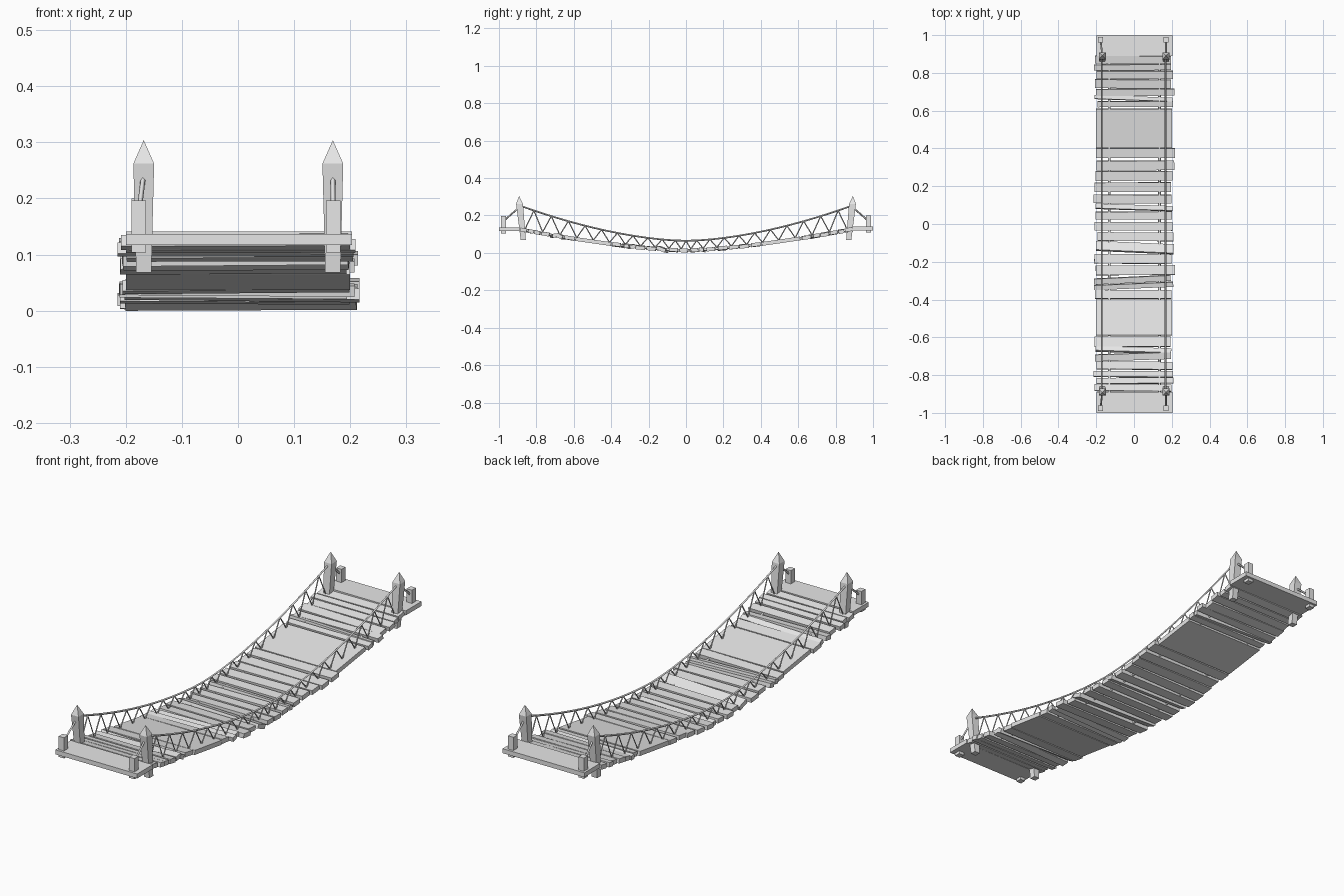
import bpy, bmesh, math, random
from mathutils import Matrix, Vector

random.seed(4)
cube = bpy.data.objects.get("Cube")
if cube:
    bpy.data.objects.remove(cube, do_unlink=True)

wood = bpy.data.materials.new("plain_grey")
wood.use_nodes = True
grey = (0.8, 0.8, 0.8, 1)
wood.diffuse_color = grey
wood.node_tree.nodes["Principled BSDF"].inputs["Base Color"].default_value = grey


def deck_z(y):
    return 0.013 + 0.135 * abs(y) ** 1.5


def rail_z(y):
    return 0.065 + 0.23 * abs(y) ** 1.7


def link(name, data):
    obj = bpy.data.objects.new(name, data)
    data.materials.append(wood)
    bpy.context.collection.objects.link(obj)
    return obj


def box(name, centre, size, pitch=0, yaw=0, roll=0):
    bm = bmesh.new()
    bmesh.ops.create_cube(bm, size=1, matrix=Matrix.Diagonal((*size, 1)))
    mesh = bpy.data.meshes.new(name)
    bm.to_mesh(mesh)
    bm.free()
    obj = link(name, mesh)
    obj.location = centre
    obj.rotation_euler = (pitch, roll, yaw)
    return obj


def ropes(name, paths, radius):
    curve = bpy.data.curves.new(name, "CURVE")
    curve.dimensions = "3D"
    curve.bevel_depth = radius
    curve.bevel_resolution = 0
    curve.use_fill_caps = True
    for path in paths:
        spline = curve.splines.new("POLY")
        spline.points.add(len(path) - 1)
        for point, co in zip(spline.points, path):
            point.co = (*co, 1)
    return link(name, curve)


def pointed_post(name, x, levels):
    """Square post lofted through (y, z, half width) levels, ending in a point."""
    bm = bmesh.new()
    rings = []
    for y, z, r in levels[:-1]:
        rings.append([bm.verts.new((x + r * i, y + r * j, z))
                      for i, j in ((-1, -1), (1, -1), (1, 1), (-1, 1))])
    y, z, _ = levels[-1]
    tip = bm.verts.new((x, y, z))
    bm.faces.new(rings[0][::-1])
    for low, high in zip(rings, rings[1:]):
        for k in range(4):
            n = (k + 1) % 4
            bm.faces.new((low[k], low[n], high[n], high[k]))
    for k in range(4):
        bm.faces.new((rings[-1][k], rings[-1][(k + 1) % 4], tip))
    mesh = bpy.data.meshes.new(name)
    bm.to_mesh(mesh)
    bm.free()
    link(name, mesh)


# Planks: far and near edge of each board, in hundredths along the deck
boards = [(89, 85), (84.5, 81.5), (81, 77), (76.5, 72), (71.5, 68), (67.5, 65.5),
          (65, 62), (61, 40.5), (40, 35), (33.5, 28.5), (28, 23), (22, 17),
          (15.5, 11), (10, 7.5), (6.5, 2.5), (1, -3.5), (-4.5, -9), (-10, -15),
          (-16, -21), (-22, -27), (-28, -31), (-31.5, -34), (-35, -39.5),
          (-40, -59), (-59.5, -65), (-65.5, -68), (-68.5, -72), (-73, -77),
          (-78, -81), (-81.5, -84.5), (-85, -88.5)]
twisted = {5: -1, 13: -1, 17: -1, 20: 1, 21: 1, 25: -1, 26: 1}
for i, (far, near) in enumerate(boards):
    far, near = far / 100, near / 100
    y = (far + near) / 2
    pitch = math.atan2(deck_z(far) - deck_z(near), far - near)
    wide = far - near > 0.1
    loose = 0 if wide else 1
    turn = twisted.get(i, 0)
    z = (deck_z(far) + deck_z(near)) / 2
    box(f"plank_{i + 1}", (loose * random.uniform(-0.009, 0.009), y, z),
        (0.4 + loose * random.uniform(0, 0.02), (far - near) / math.cos(pitch), 0.02),
        pitch + 0.3 * turn,
        0.04 * turn + loose * random.uniform(-0.008, 0.008),
        loose * random.uniform(-0.012, 0.012))

# Carrier ropes running under the boards
steps = [-0.9 + 1.8 * k / 36 for k in range(37)]
for side, x in (("left", 0.135), ("right", -0.131)):
    ropes(f"deck_rope_{side}", [[(x, y, deck_z(y)) for y in steps]], 0.007)

# Landings, posts and anchor stubs at both ends
for end, s, lift in (("front", -1, 0), ("back", 1, 0.004)):
    box(f"{end}_landing", (0.002, s * 0.945, 0.127 + lift), (0.403, 0.11, 0.02))
    for side, x in (("left", 0.169), ("right", -0.168)):
        pointed_post(f"{end}_post_{side}", x,
                     [(s * 0.87, 0.068, 0.0135), (s * 0.89, 0.262, 0.0185),
                      (s * 0.892, 0.304, 0)])
        stub_x = 0.17 if side == "left" else -0.177
        box(f"{end}_stub_{side}", (stub_x, s * 0.976, 0.15 + lift),
            (0.026, 0.028, 0.092))
        ropes(f"{end}_anchor_rope_{side}",
              [[(x, s * 0.89, 0.245), (stub_x, s * 0.976, 0.17)]], 0.0045)

# Handrail ropes and zigzag lacing
laces = 21
for side, x in (("left", 0.167), ("right", -0.171)):
    ropes(f"handrail_rope_{side}", [[(x, y, rail_z(y)) for y in steps[:-1] + [0.89]]], 0.0045)
    zigzag = []
    for k in range(2 * laces + 1):
        t = k / laces - 1
        y = 0.86 * math.copysign(abs(t) ** 1.15, t)
        zigzag.append((x, y, rail_z(y) if k % 2 else deck_z(y) + 0.008))
    ropes(f"lacing_{side}", [list(p) for p in zip(zigzag, zigzag[1:])], 0.003)
